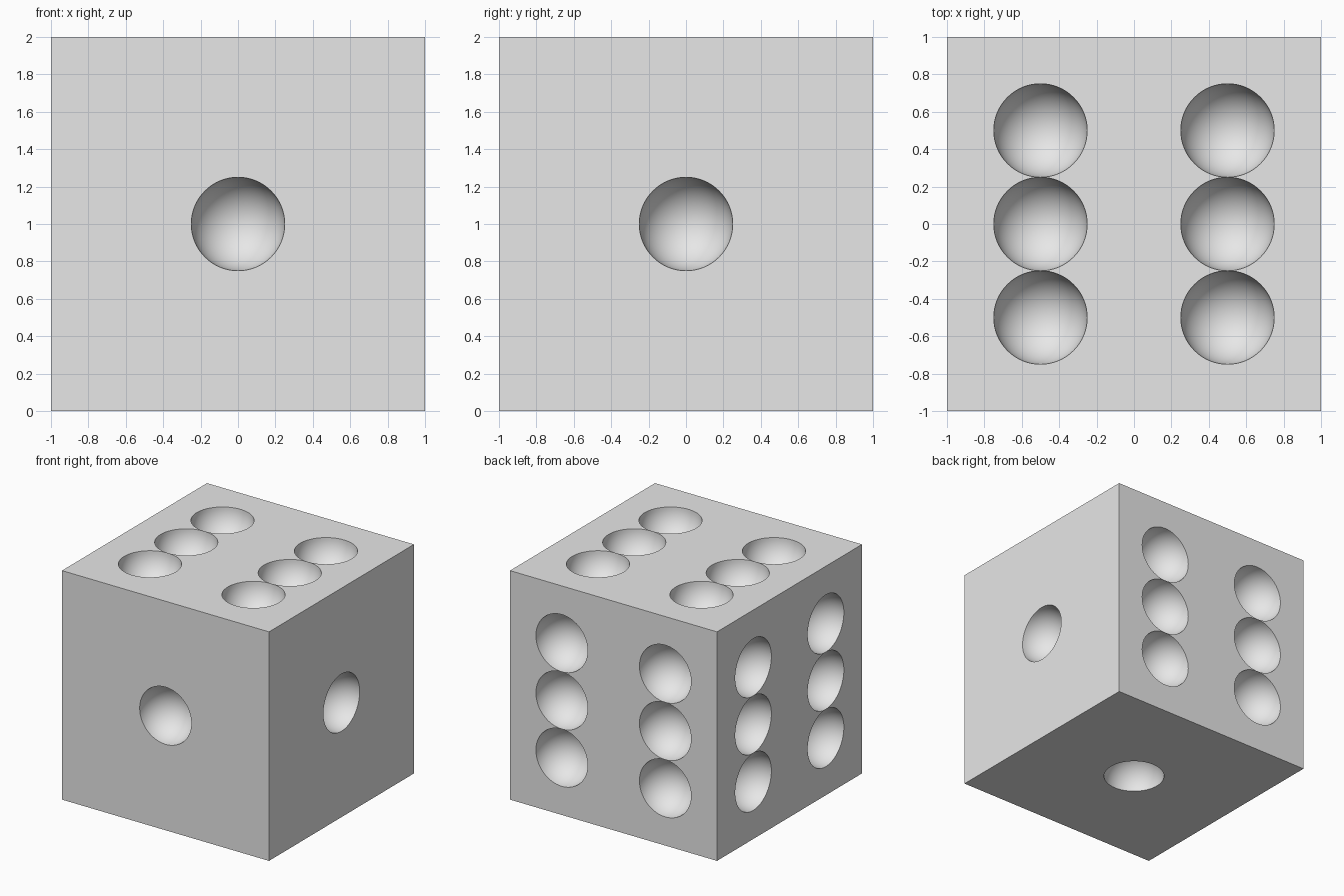
import bpy
import bmesh
from math import cos, sin, pi
from mathutils import Euler, Vector

old = bpy.data.objects.get("Cube")
if old:
    bpy.data.objects.remove(old, do_unlink=True)

# Single grey colour
grey = bpy.data.materials.new("light_grey")
grey.use_nodes = True
colour = (0.8, 0.8, 0.8, 1)
grey.diffuse_color = colour
grey.node_tree.nodes["Principled BSDF"].inputs["Base Color"].default_value = colour

SEGMENTS, RINGS, RADIUS = 64, 16, 0.2499
CENTRE = Vector((0, 0, 1))

# Face layouts: rectangular cells (u0, u1, v0, v1, pip u, pip v), one pip in each
ONE = [(-1, 1, -1, 1, 0, 0)]
ROWS = [(-1, -0.25, -0.5), (-0.25, 0.25, 0), (0.25, 1, 0.5)]
SIX = [(u - 0.5, u + 0.5, v0, v1, u, v) for u in (-0.5, 0.5) for v0, v1, v in ROWS]

# Rotation that turns the top face to each side, with its layout
FACES = [
    ((0, 0, 0), SIX),             # top
    ((pi, 0, 0), ONE),            # bottom
    ((pi / 2, 0, 0), ONE),        # front
    ((pi / 2, 0, pi), SIX),       # back
    ((pi / 2, 0, pi / 2), ONE),   # left, +x
    ((pi / 2, 0, -pi / 2), SIX),  # right, -x
]


def add_cell(bm, turn, cell):
    """One flat cell of a face with a hemispherical hollow."""
    u0, u1, v0, v1, pu, pv = cell

    def vert(u, v, depth=0.0):
        return bm.verts.new(turn @ Vector((u, v, 1 - depth)) + CENTRE)

    # Hollow: rings from the rim down to the pole
    rings = []
    for r in range(RINGS):
        tilt = pi / 2 * r / RINGS
        wide, deep = RADIUS * cos(tilt), RADIUS * sin(tilt)
        angles = [2 * pi * i / SEGMENTS for i in range(SEGMENTS)]
        rings.append([vert(pu + wide * cos(a), pv + wide * sin(a), deep) for a in angles])
    pole = vert(pu, pv, RADIUS)
    for i in range(SEGMENTS):
        j = (i + 1) % SEGMENTS
        for outer, inner in zip(rings, rings[1:]):
            bm.faces.new((outer[i], outer[j], inner[j], inner[i])).smooth = True
        bm.faces.new((rings[-1][i], rings[-1][j], pole)).smooth = True

    # Flat surround: two halves that meet on the pip's centre line
    rim, half = rings[0], SEGMENTS // 2
    right, left = vert(u1, pv), vert(u0, pv)
    bm.faces.new([right, vert(u1, v1), vert(u0, v1), left] + rim[half::-1])
    bm.faces.new([left, vert(u0, v0), vert(u1, v0), right, rim[0]] + rim[:half - 1:-1])


# Cube body with carved pips
bm = bmesh.new()
for angles, layout in FACES:
    for cell in layout:
        add_cell(bm, Euler(angles).to_matrix(), cell)
bmesh.ops.remove_doubles(bm, verts=bm.verts[:], dist=0.00001)

# Crisp rims and cube edges
for edge in bm.edges:
    edge.smooth = all(face.smooth for face in edge.link_faces)

mesh = bpy.data.meshes.new("die_body")
bm.to_mesh(mesh)
bm.free()
mesh.materials.append(grey)
body = bpy.data.objects.new("die_body", mesh)
bpy.context.scene.collection.objects.link(body)
